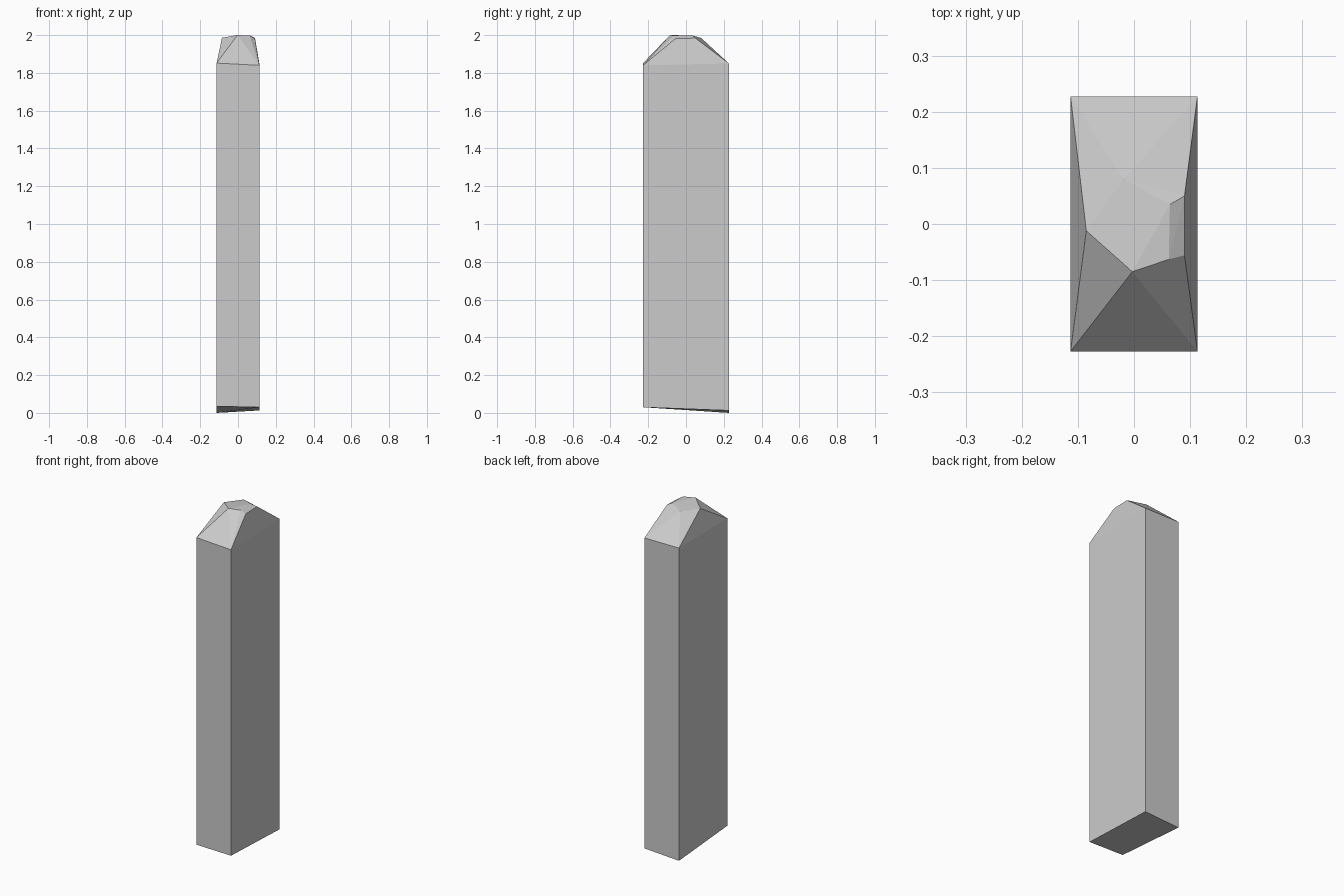
import bpy, bmesh

if "Cube" in bpy.data.objects:
    bpy.data.objects.remove(bpy.data.objects["Cube"])

W, D = 0.113, 0.227

# four shaft corners: x sign, y sign, bottom z, top z
corners = [(-1, -1, 0.035, 1.852), (1, -1, 0.03, 1.84),
           (1, 1, 0.013, 1.85), (-1, 1, 0.0, 1.85)]
# chipped crown at the top
crown = [(-0.085, -0.012, 1.986), (-0.003, -0.085, 2.0), (0.062, -0.063, 1.998),
         (0.09, -0.056, 1.981), (0.09, 0.05, 1.984), (0.064, 0.035, 1.998),
         (-0.018, 0.08, 1.985)]

# the stone is the convex skin over shaft corners and crown
bm = bmesh.new()
for sx, sy, low, high in corners:
    bm.verts.new((sx * W, sy * D, low))
    bm.verts.new((sx * W, sy * D, high))
for p in crown:
    bm.verts.new(p)
bmesh.ops.convex_hull(bm, input=bm.verts[:])

# merge coplanar triangles into clean flat faces
bmesh.ops.dissolve_limit(bm, angle_limit=0.01, verts=bm.verts[:], edges=bm.edges[:])
bmesh.ops.recalc_face_normals(bm, faces=bm.faces[:])

mesh = bpy.data.meshes.new("standing_stone")
bm.to_mesh(mesh)
bm.free()
stone = bpy.data.objects.new("standing_stone", mesh)
bpy.context.collection.objects.link(stone)
